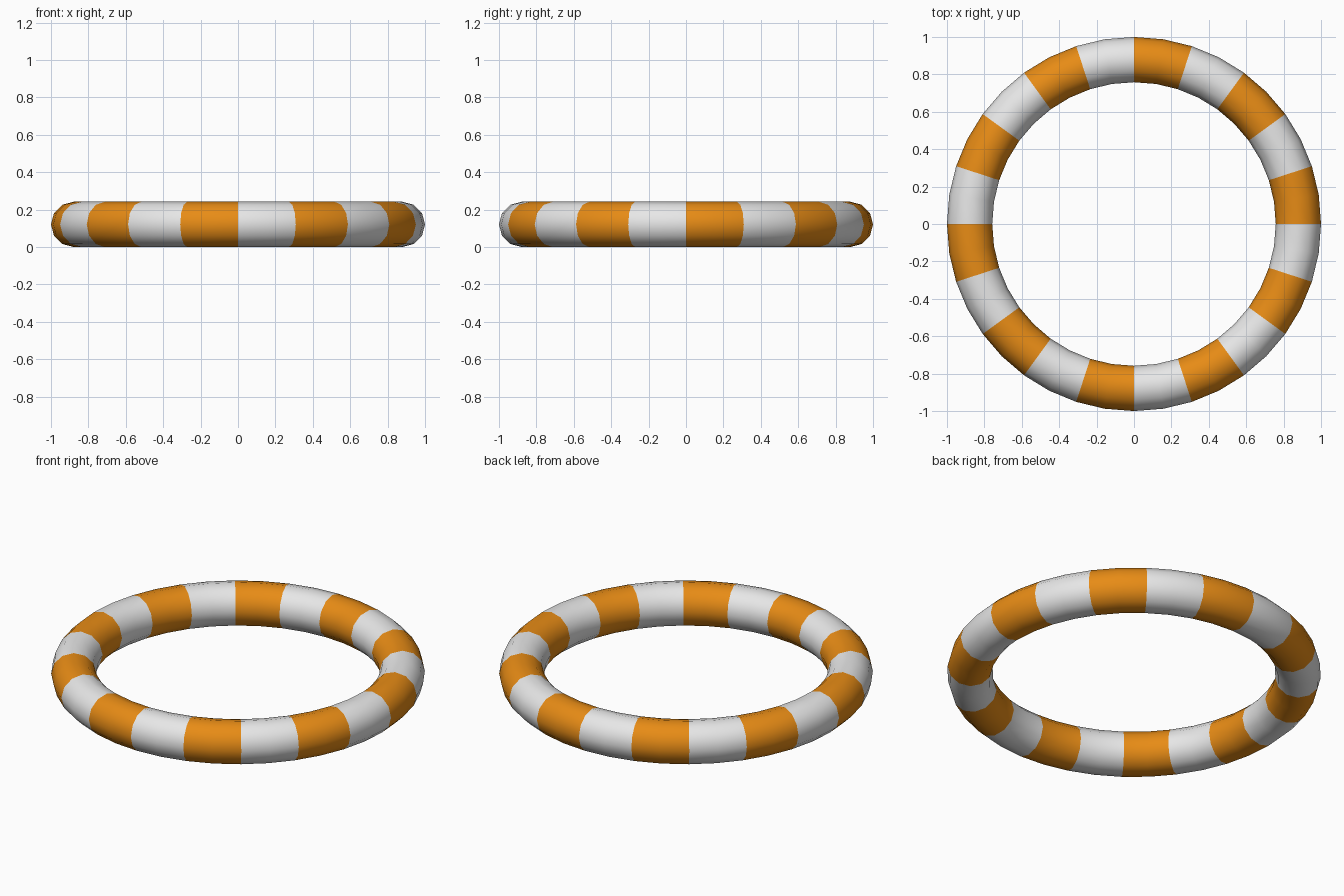
import bpy
import bmesh
from math import cos, sin, tau

if "Cube" in bpy.data.objects:
    bpy.data.objects.remove(bpy.data.objects["Cube"], do_unlink=True)

RING_R, TUBE_R = 0.879, 0.121
RING_SEGS, TUBE_SEGS = 40, 12
SEGS_PER_STRIPE = 2


def flat_material(name, color):
    mat = bpy.data.materials.new(name)
    mat.use_nodes = True
    mat.diffuse_color = color
    bsdf = next(n for n in mat.node_tree.nodes if n.type == 'BSDF_PRINCIPLED')
    bsdf.inputs["Base Color"].default_value = color
    bsdf.inputs["Roughness"].default_value = 0.6
    return mat


# Ring: a round tube section carried around z, resting on the ground
bm = bmesh.new()
loops = []
for i in range(RING_SEGS):
    a = tau * i / RING_SEGS
    loop = []
    for j in range(TUBE_SEGS):
        b = tau * j / TUBE_SEGS
        r = RING_R + TUBE_R * cos(b)
        loop.append(bm.verts.new((r * cos(a), r * sin(a), TUBE_R * (1 + sin(b)))))
    loops.append(loop)

# Skin between sections, alternating the stripe colour
for i in range(RING_SEGS):
    here, ahead = loops[i], loops[(i + 1) % RING_SEGS]
    for j in range(TUBE_SEGS):
        k = (j + 1) % TUBE_SEGS
        face = bm.faces.new((here[j], ahead[j], ahead[k], here[k]))
        face.material_index = (i // SEGS_PER_STRIPE) % 2
        face.smooth = True

mesh = bpy.data.meshes.new("striped_ring")
bm.to_mesh(mesh)
bm.free()
mesh.materials.append(flat_material("orange", (0.83, 0.27, 0.008, 1)))
mesh.materials.append(flat_material("white", (0.8, 0.8, 0.8, 1)))
ring = bpy.data.objects.new("striped_ring", mesh)
bpy.context.collection.objects.link(ring)
